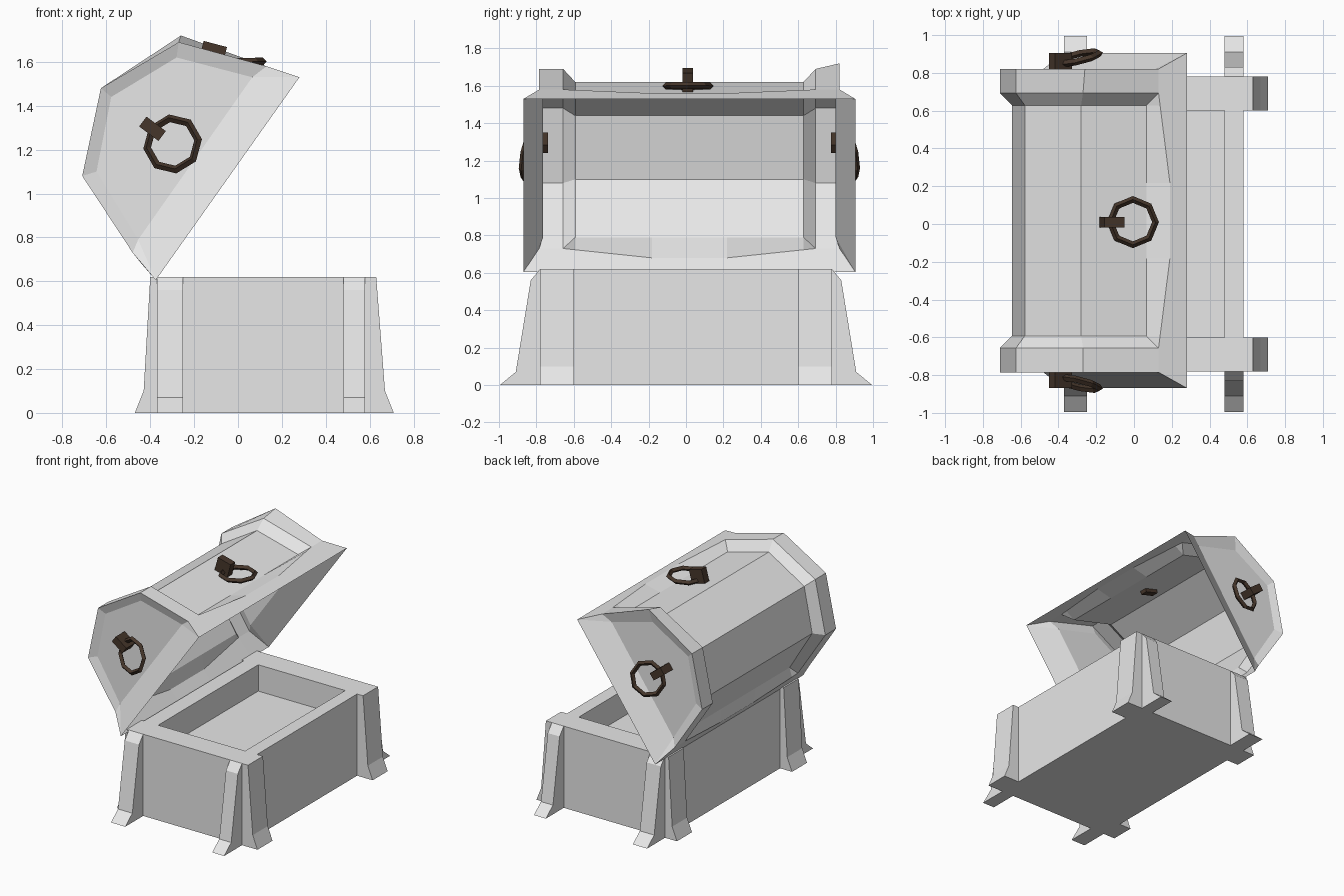
import bpy, bmesh
from math import radians, cos, sin, pi
from mathutils import Vector

cube = bpy.data.objects.get("Cube")
if cube:
    bpy.data.objects.remove(cube, do_unlink=True)


def material(name, color):
    mat = bpy.data.materials.new(name)
    mat.use_nodes = True
    mat.diffuse_color = color
    mat.node_tree.nodes["Principled BSDF"].inputs["Base Color"].default_value = color
    return mat


stone = material("pale_grey", (0.8, 0.8, 0.8, 1))
iron = material("dark_brown", (0.061, 0.037, 0.024, 1))


def finish(bm, name, mat):
    bmesh.ops.remove_doubles(bm, verts=bm.verts, dist=0.0005)
    bmesh.ops.recalc_face_normals(bm, faces=bm.faces)
    mesh = bpy.data.meshes.new(name)
    bm.to_mesh(mesh)
    bm.free()
    mesh.materials.append(mat)
    obj = bpy.data.objects.new(name, mesh)
    bpy.context.collection.objects.link(obj)
    return obj


def face(bm, points):
    # Skip repeated corners so collapsed quads become triangles
    unique = []
    for p in points:
        if all((Vector(p) - Vector(q)).length > 0.0005 for q in unique):
            unique.append(p)
    if len(unique) > 2:
        bm.faces.new([bm.verts.new(p) for p in unique])


def bridge(bm, a, b):
    n = len(a)
    for i in range(n):
        j = (i + 1) % n
        face(bm, [a[i], a[j], b[j], b[i]])


# Hollow base
X0, X1, Y, TOP = -0.37, 0.58, 0.78, 0.62


def rect(x0, x1, y, z):
    return [(x0, -y, z), (x1, -y, z), (x1, y, z), (x0, y, z)]


bm = bmesh.new()
loops = [rect(X0, X1, Y, 0), rect(X0, X1, Y, TOP),
         rect(-0.25, 0.48, 0.6, TOP), rect(-0.25, 0.48, 0.6, 0.42)]
for a, b in zip(loops, loops[1:]):
    bridge(bm, a, b)
face(bm, loops[0])
face(bm, loops[-1])
finish(bm, "base", stone)


# Flared corner legs: outline is (distance out, height)
def leg(name, outline, place, start, end):
    bm = bmesh.new()
    a = [place(d, start, z) for d, z in outline]
    b = [place(d, end, z) for d, z in outline]
    bridge(bm, a, b)
    face(bm, a)
    face(bm, b)
    finish(bm, name, stone)


end_outline = [(0, 0), (0.215, 0), (0.13, 0.07), (0.05, 0.56), (0, TOP)]
back_outline = [(0, 0), (0.10, 0), (0.06, 0.1), (0.03, TOP), (0, TOP)]
front_outline = [(0, 0), (0.13, 0), (0.09, 0.1), (0.05, TOP), (0, TOP)]
for s, side in ((-1, "front"), (1, "back")):
    leg(side + "_leg_hinge_end", end_outline,
        lambda d, t, z: (t, s * (Y + d), z), X0, -0.25)
    leg(side + "_leg_open_end", end_outline,
        lambda d, t, z: (t, s * (Y + d), z), 0.48, X1)
    leg(side + "_leg_hinge_side", back_outline,
        lambda d, t, z: (X0 - d, s * t, z), 0.6, Y)
    leg(side + "_leg_open_side", front_outline,
        lambda d, t, z: (X1 + d, s * t, z), 0.6, Y)

# Open lid: a thin faceted shell with raised end bands
MID = 0.018
band = [(-0.48, 0.73), (-0.71, 1.08), (-0.625, 1.48), (-0.27, 1.69), (0.13, 1.58)]
panel = [(-0.455, 0.79), (-0.645, 1.10), (-0.578, 1.44), (-0.28, 1.62), (0.065, 1.53)]
rim_low, rim_high = (-0.375, 0.605), (0.28, 1.53)
BAND_OUT, BAND_IN, PANEL_Y, BOW_Y, RIM_Y, CAP_Y = 0.803, 0.675, 0.61, 0.2, 0.887, 0.782


def mix(a, b, t):
    return tuple(p + (q - p) * t for p, q in zip(a, b))


def station(y):
    raised = abs(y) > PANEL_Y + 0.01
    prof = list(band if raised else panel)
    if y == BAND_OUT:
        prof[3] = (-0.26, 1.72)
    bow = max(0, (BAND_IN - abs(y)) / (BAND_IN - BOW_Y))
    low = mix(band[0], (-0.44, 0.68), bow)
    high = mix(band[4], (0.19, 1.56), bow)
    rim_y = y / BAND_OUT * RIM_Y if abs(y) == BAND_OUT else y
    pts = [rim_low, low] + prof + [high, rim_high]
    ys = [rim_y] + [y] * 7 + [rim_y]
    return [(x, yy + MID, z) for (x, z), yy in zip(pts, ys)]


bm = bmesh.new()
half = [BOW_Y, PANEL_Y, BAND_IN, BAND_OUT]
rows = [station(y) for y in [-h for h in reversed(half)] + half]
for a, b in zip(rows, rows[1:]):
    for i in range(len(a) - 1):
        face(bm, [a[i], a[i + 1], b[i + 1], b[i]])

# Recessed end panels and the flare down to the rim
for s, row in ((-1, rows[0]), (1, rows[-1])):
    cap = [(x, s * CAP_Y + MID, z) for x, z in panel]
    outer = row[2:7]
    for i in range(4):
        face(bm, [outer[i], outer[i + 1], cap[i + 1], cap[i]])
    face(bm, cap)
    face(bm, [row[0], outer[0], cap[0]])
    face(bm, [row[0], cap[0], cap[4], row[8]])
    face(bm, [row[8], cap[4], outer[4]])
finish(bm, "lid", stone)


# Ring handles, each hung from a small block through the shell
def handle(name, base, along, normal, lift):
    base, d, n = Vector(base), Vector(along).normalized(), Vector(normal).normalized()
    s = n.cross(d)
    bm = bmesh.new()
    low, high = [[base + d * u * 0.055 + s * v * 0.028 + n * h
                  for u, v in ((-1, -1), (1, -1), (1, 1), (-1, 1))]
                 for h in (-0.025, 0.105)]
    bridge(bm, low, high)
    face(bm, low)
    face(bm, high)
    finish(bm, name + "_bracket", iron)

    tilt = radians(16)
    u = d * cos(tilt) + n * sin(tilt)
    w = n * cos(tilt) - d * sin(tilt)
    centre = base + d * 0.115 + n * lift
    bm = bmesh.new()
    sections = []
    for i in range(8):
        a = 2 * pi * i / 8
        out = u * cos(a) + s * sin(a)
        sections.append([centre + out * (0.12 + 0.018 * p) + w * 0.018 * q
                         for p, q in ((1, 0), (0, 1), (-1, 0), (0, -1))])
    for i in range(8):
        bridge(bm, sections[i], sections[(i + 1) % 8])
    finish(bm, name + "_ring", iron)


handle("lid_top", (-0.13, 0.01, 1.58), (0.967, 0, -0.255), (0.255, 0, 0.967), 0.05)
for s, side in ((-1, "front"), (1, "back")):
    handle(side + "_end", (-0.39, s * CAP_Y + MID, 1.295), (0.8, 0, -0.6), (0, s, 0), 0.08)
